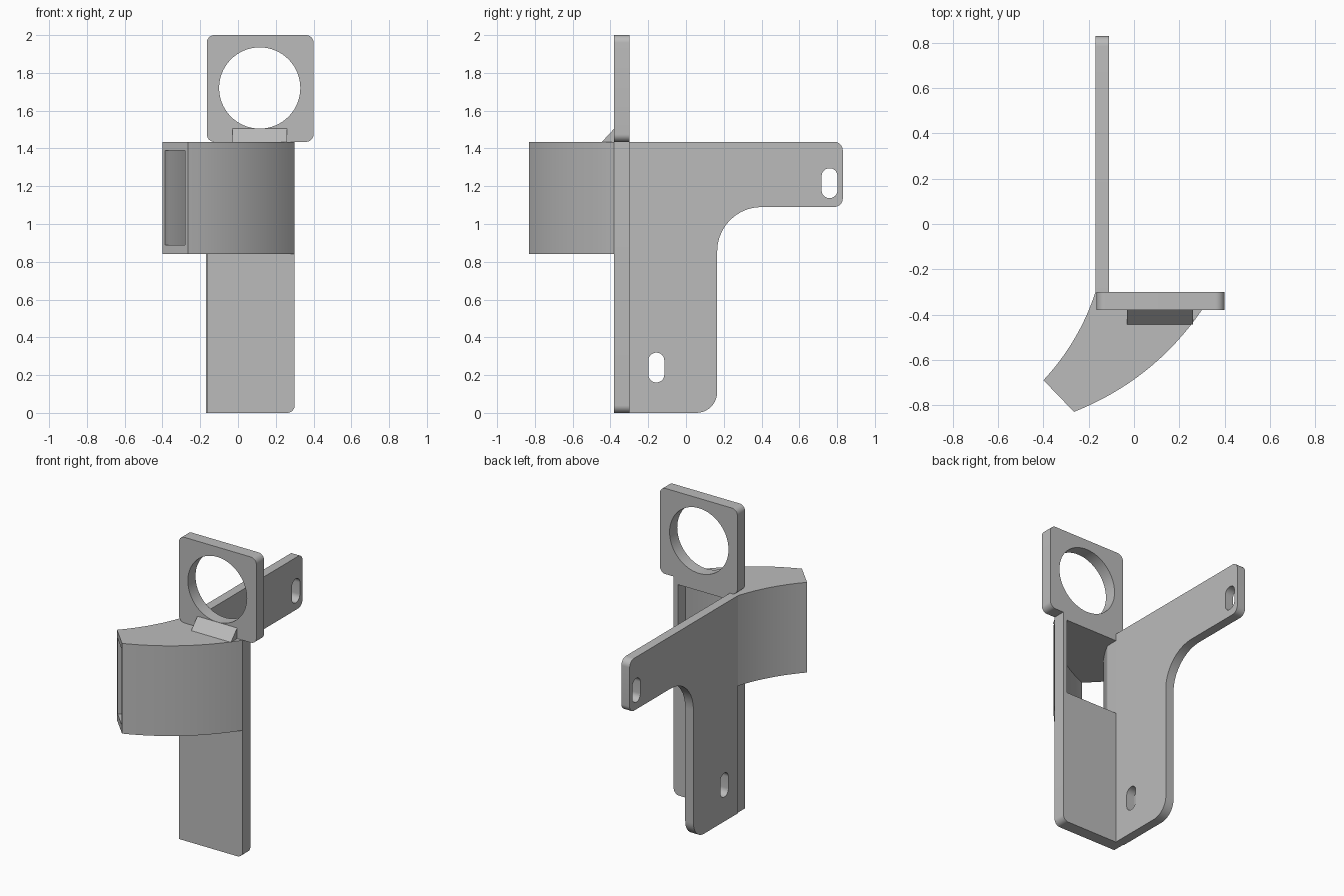
import bpy
import bmesh
import math
from mathutils import Vector

cube = bpy.data.objects.get("Cube")
if cube:
    bpy.data.objects.remove(cube, do_unlink=True)

grey = bpy.data.materials.new("plain grey")
grey.use_nodes = True
grey.diffuse_color = (0.5, 0.5, 0.5, 1)
grey.node_tree.nodes["Principled BSDF"].inputs["Base Color"].default_value = grey.diffuse_color

# Each map turns a profile point (u, v) and a depth w into x, y, z
AXES = {
    "x": lambda u, v, w: (w, u, v),
    "y": lambda u, v, w: (u, w, v),
    "z": lambda u, v, w: (u, v, w),
}


def prism(name, outline, axis, low, high):
    """Extrude a closed profile along an axis."""
    bm = bmesh.new()
    place = AXES[axis]
    face = bm.faces.new([bm.verts.new(place(p[0], p[1], low)) for p in outline])
    out = bmesh.ops.extrude_face_region(bm, geom=[face])
    shift = Vector(place(0, 0, high - low))
    moved = [g for g in out["geom"] if isinstance(g, bmesh.types.BMVert)]
    bmesh.ops.translate(bm, verts=moved, vec=shift)
    bmesh.ops.recalc_face_normals(bm, faces=bm.faces)
    mesh = bpy.data.meshes.new(name)
    bm.to_mesh(mesh)
    bm.free()
    mesh.materials.append(grey)
    obj = bpy.data.objects.new(name, mesh)
    bpy.context.collection.objects.link(obj)
    return obj


def rounded(corners, steps=10):
    """Round right-angled corners given as (u, v, radius)."""
    pts = []
    for i, (u, v, r) in enumerate(corners):
        p = Vector((u, v))
        if not r:
            pts.append(p)
            continue
        a = (Vector(corners[i - 1][:2]) - p).normalized()
        b = (Vector(corners[(i + 1) % len(corners)][:2]) - p).normalized()
        centre = p + r * (a + b)
        for k in range(steps + 1):
            t = math.pi / 2 * k / steps
            pts.append(centre - r * (b * math.cos(t) + a * math.sin(t)))
    return pts


def box(u0, u1, v0, v1, r=0):
    return rounded([(u0, v0, r), (u1, v0, r), (u1, v1, r), (u0, v1, r)])


def bow(start, end, sag, steps=16):
    """Shallow curve bulging to the right of the chord."""
    a, b = Vector(start), Vector(end)
    d = (b - a).normalized()
    side = Vector((d.y, -d.x))
    return [a.lerp(b, k / steps) + side * sag * 4 * (k / steps) * (1 - k / steps)
            for k in range(steps + 1)]


def cut(obj, cutter):
    mod = obj.modifiers.new("cut", "BOOLEAN")
    mod.operation = "DIFFERENCE"
    mod.solver = "EXACT"
    mod.object = cutter
    bpy.context.view_layer.objects.active = obj
    bpy.ops.object.modifier_apply(modifier=mod.name)


TOP, FRONT, BACK = 1.435, -0.38, -0.30

# Side plate with its rearward arm
side_plate = prism("side_plate", rounded([
    (BACK, 0, 0), (0.165, 0, 0.11), (0.165, 1.09, 0.235),
    (0.83, 1.09, 0.045), (0.83, TOP, 0.045), (BACK, TOP, 0)]), "x", -0.17, -0.11)

# Front plate, with a slightly bulged outer edge
front_plate = prism("front_plate", rounded([
    (-0.165, 0, 0), (0.30, 0, 0.04), (0.30, TOP, 0), (-0.165, TOP, 0)]),
    "y", FRONT, BACK)
edge = bow((-0.16, BACK), (-0.16, FRONT), -0.02, 8)
edge_strip = prism("front_plate_edge", edge, "z", 0, TOP)

# Square ring plate standing on top
ring_plate = prism("ring_plate", box(-0.165, 0.40, TOP, 2.0, 0.04), "y", FRONT, BACK)

# Wedge at the foot of the ring plate
wedge = prism("wedge", [(-0.445, TOP), (FRONT, TOP), (FRONT, 1.505)], "x", -0.03, 0.26)

# Curved duct
duct_outline = (bow((-0.265, -0.83), (0.30, FRONT), 0.055)
                + [Vector((0.30, BACK - 0.01))]
                + bow((-0.17, BACK), (-0.40, -0.69), -0.025))
duct = prism("duct", duct_outline, "z", 0.84, TOP)

# Cutters
bore = [Vector((0.115 + 0.215 * math.cos(math.tau * k / 64),
                1.72 + 0.215 * math.sin(math.tau * k / 64))) for k in range(64)]
bore_cutter = prism("bore_cutter", bore, "y", -0.5, -0.2)
slots = [prism("slot_cutter", box(y - 0.042, y + 0.042, z - 0.079, z + 0.079, 0.0415),
               "x", -0.3, 0) for y, z in ((-0.157, 0.24), (0.76, 1.216))]
passage = ([Vector((-0.31, -0.855))] + bow((-0.28, -0.815), (0.27, FRONT), 0.055)
           + [Vector((0.27, -0.25)), Vector((-0.11, -0.25))]
           + bow((-0.112, FRONT), (-0.385, -0.705), -0.025)
           + [Vector((-0.42, -0.745))])
passage_cutter = prism("passage_cutter", passage, "z", 0.89, 1.39)

cut(ring_plate, bore_cutter)
for slot in slots:
    cut(side_plate, slot)
for part in (front_plate, duct):
    cut(part, passage_cutter)
for helper in [bore_cutter, passage_cutter] + slots:
    bpy.data.objects.remove(helper, do_unlink=True)

# Smooth curves, crisp edges
bpy.ops.object.select_all(action="DESELECT")
for part in (side_plate, front_plate, edge_strip, ring_plate, wedge, duct):
    part.select_set(True)
bpy.context.view_layer.objects.active = duct
bpy.ops.object.shade_smooth_by_angle(angle=math.radians(30))
